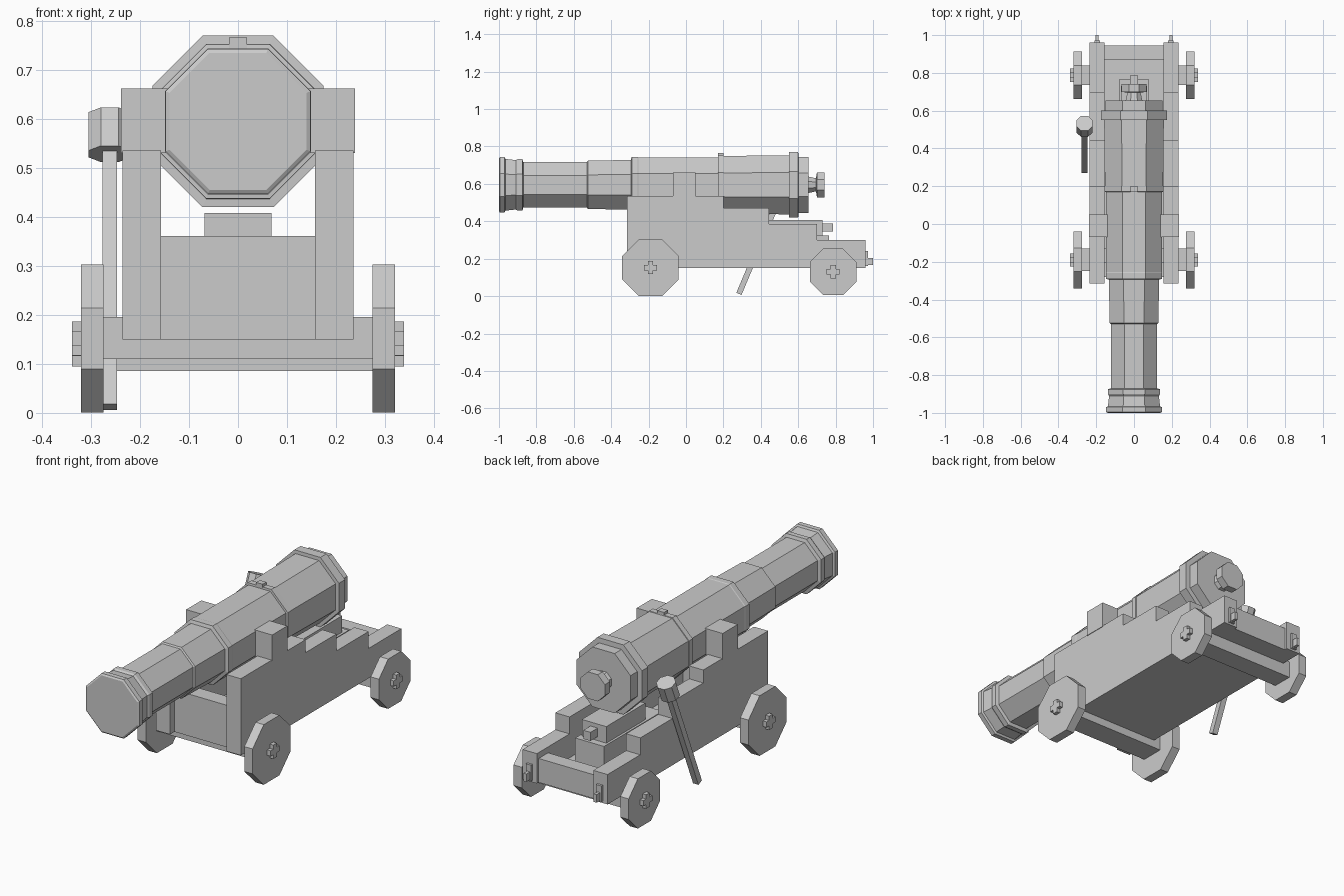
import bpy, bmesh, math
from mathutils import Vector, Matrix

cube = bpy.data.objects.get("Cube")
if cube:
    bpy.data.objects.remove(cube, do_unlink=True)

grey = bpy.data.materials.new("plain_grey")
grey.use_nodes = True
grey.diffuse_color = (0.6, 0.6, 0.6, 1)
grey.node_tree.nodes["Principled BSDF"].inputs["Base Color"].default_value = (0.6, 0.6, 0.6, 1)


def finish(name, bm):
    bmesh.ops.recalc_face_normals(bm, faces=bm.faces)
    mesh = bpy.data.meshes.new(name)
    bm.to_mesh(mesh)
    bm.free()
    mesh.materials.append(grey)
    obj = bpy.data.objects.new(name, mesh)
    bpy.context.scene.collection.objects.link(obj)
    return obj


def box(name, x, y, z):
    """Box from three (low, high) ranges."""
    bm = bmesh.new()
    size = [b - a for a, b in (x, y, z)]
    mid = [(a + b) / 2 for a, b in (x, y, z)]
    bmesh.ops.create_cube(bm, size=1, matrix=Matrix.Translation(mid) @ Matrix.Diagonal((*size, 1)))
    return finish(name, bm)


def prism(name, centre, apothem, length, direction, sides=8):
    """Straight prism with flat sides turned to the axes."""
    bm = bmesh.new()
    r = apothem / math.cos(math.pi / sides)
    turn = Vector(direction).to_track_quat('Z', 'Y').to_matrix().to_4x4()
    bmesh.ops.create_cone(bm, cap_ends=True, segments=sides, radius1=r, radius2=r, depth=length,
                          matrix=Matrix.Translation(centre) @ turn @ Matrix.Rotation(math.pi / sides, 4, 'Z'))
    return finish(name, bm)


def lathe(name, profile, height):
    """Eight-sided turned body along y from (y, apothem) pairs."""
    bm = bmesh.new()
    rings = []
    for y, a in profile:
        r = a / math.cos(math.pi / 8)
        rings.append([bm.verts.new((r * math.cos(t), y, height + r * math.sin(t)))
                      for t in [(k + 0.5) * math.pi / 4 for k in range(8)]])
    for lo, hi in zip(rings, rings[1:]):
        for k in range(8):
            j = (k + 1) % 8
            bm.faces.new((lo[k], lo[j], hi[j], hi[k]))
    bm.faces.new(rings[0])
    bm.faces.new(rings[-1])
    return finish(name, bm)


def pair(lo, hi, side):
    return tuple(sorted((lo * side, hi * side)))


# Barrel with muzzle mouldings, reinforcing rings and breech
AXIS = 0.595
lathe("barrel", [
    (-1, 0.14), (-0.995, 0.148), (-0.97, 0.148), (-0.965, 0.138), (-0.91, 0.132), (-0.9, 0.138),
    (-0.875, 0.138), (-0.87, 0.122), (-0.53, 0.122), (-0.525, 0.129), (-0.295, 0.133),
    (-0.29, 0.149), (-0.26, 0.149), (-0.255, 0.147), (0.17, 0.147), (0.171, 0.157), (0.2, 0.157),
    (0.201, 0.154), (0.55, 0.158), (0.551, 0.175), (0.6, 0.175), (0.601, 0.15), (0.655, 0.15)], AXIS)
lathe("breech_knob", [(0.65, 0.045), (0.695, 0.035), (0.7, 0.067), (0.74, 0.067)], AXIS)
box("vent", (-0.018, 0.018), (0.17, 0.2), (0.74, 0.766))

# Stepped carriage cheeks
steps = [(-0.315, 0.15), (0.96, 0.15), (0.96, 0.3), (0.7, 0.3), (0.7, 0.385), (0.445, 0.385),
         (0.445, 0.47), (0.2, 0.47), (0.2, 0.535), (-0.315, 0.535)]
for side, label in ((1, "left"), (-1, "right")):
    bm = bmesh.new()
    face = bm.faces.new([bm.verts.new((0.157 * side, y, z)) for y, z in steps])
    out = bmesh.ops.extrude_face_region(bm, geom=[face])
    bmesh.ops.translate(bm, vec=(0.079 * side, 0, 0),
                        verts=[v for v in out["geom"] if isinstance(v, bmesh.types.BMVert)])
    finish(label + "_cheek", bm)

    # Trunnion block and rear ring bolt
    box(label + "_trunnion", pair(0.13, 0.239, side), (-0.07, 0.05), (0.53, 0.662))
    box(label + "_bolt_plate", pair(0.18, 0.21, side), (0.95, 0.972), (0.16, 0.24))
    box(label + "_bolt_hook", pair(0.187, 0.203, side), (0.97, 1.0), (0.165, 0.205))

    # Wheels with cross-shaped hub ends
    for end, y, z, r in (("front", -0.19, 0.152, 0.151), ("rear", 0.787, 0.13, 0.125)):
        name = label + "_" + end
        prism(name + "_wheel", (0.297 * side, y, z), r, 0.046, (1, 0, 0))
        for part, h, w in (("upright", 0.035, 0.014), ("level", 0.014, 0.035)):
            box(name + "_hub_" + part, pair(0.3, 0.339, side), (y - w, y + w), (z - h, z + h))

# Axles, floor and transoms
box("front_axle", (-0.28, 0.28), (-0.25, -0.13), (0.11, 0.196))
box("rear_axle", (-0.28, 0.28), (0.735, 0.84), (0.086, 0.172))
box("floor", (-0.16, 0.16), (-0.26, 0.94), (0.15, 0.18))
box("front_transom", (-0.16, 0.16), (-0.28, -0.2), (0.15, 0.361))
box("rear_transom", (-0.16, 0.16), (0.87, 0.945), (0.15, 0.27))

# Elevating bed and wedge
box("wedge_bed", (-0.08, 0.08), (0.3, 0.765), (0.17, 0.325))
box("wedge", (-0.068, 0.068), (0.42, 0.73), (0.32, 0.408))
box("wedge_handle", (-0.02, 0.02), (0.72, 0.787), (0.345, 0.388))

# Mallet leaning on the right cheek
foot, top = Vector((-0.262, 0.283, 0.012)), Vector((-0.262, 0.52, 0.575))
lean = (top - foot).normalized()
prism("mallet_handle", (foot + top) / 2, 0.015, (top - foot).length, lean, 4)
prism("mallet_head", top - lean * 0.008, 0.043, 0.085, lean)
